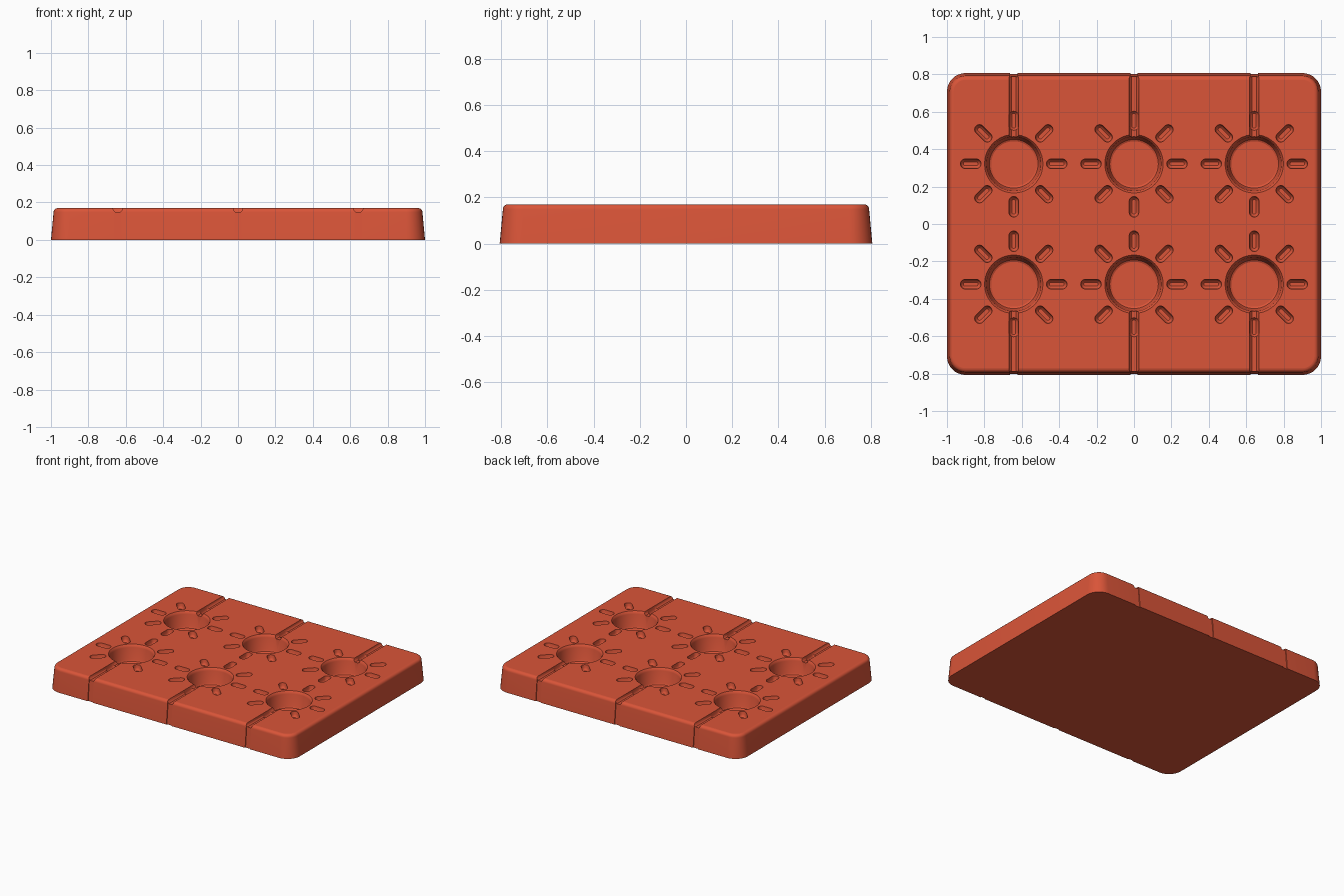
import bpy, bmesh
from math import pi, cos, sin, radians
from mathutils import Matrix, Vector

if "Cube" in bpy.data.objects:
    bpy.data.objects.remove(bpy.data.objects["Cube"], do_unlink=True)

HEIGHT = 0.17
COLUMNS = (-0.643, 0.0, 0.643)
ROW = 0.322

clay = bpy.data.materials.new("terracotta red")
clay.use_nodes = True
colour = (0.70, 0.09, 0.04, 1)
clay.diffuse_color = colour
clay.node_tree.nodes["Principled BSDF"].inputs["Base Color"].default_value = colour


def rounded_rect(hx, hy, r, z, steps=8):
    """Ring of points round a rectangle with rounded corners."""
    ring = []
    for k, (sx, sy) in enumerate(((1, 1), (-1, 1), (-1, -1), (1, -1))):
        for i in range(steps + 1):
            a = (k + i / steps) * pi / 2
            ring.append(Vector((sx * (hx - r) + r * cos(a), sy * (hy - r) + r * sin(a), z)))
    return ring


def circle(r, z, steps=48):
    return [Vector((r * cos(2 * pi * i / steps), r * sin(2 * pi * i / steps), z)) for i in range(steps)]


def loft(bm, rings, matrix=Matrix()):
    """Closed solid skinned through matching rings."""
    loops = [[bm.verts.new(matrix @ p) for p in ring] for ring in rings]
    faces = [bm.faces.new(loops[0]), bm.faces.new(loops[-1])]
    n = len(loops[0])
    for a, b in zip(loops, loops[1:]):
        faces += [bm.faces.new((a[i], a[(i + 1) % n], b[(i + 1) % n], b[i])) for i in range(n)]
    bmesh.ops.recalc_face_normals(bm, faces=faces)


def make_object(name, bm):
    mesh = bpy.data.meshes.new(name)
    bm.to_mesh(mesh)
    bm.free()
    mesh.materials.append(clay)
    obj = bpy.data.objects.new(name, mesh)
    bpy.context.collection.objects.link(obj)
    return obj


# Tray block: drafted walls and a rounded top edge
bm = bmesh.new()
fillet = 0.022
rings = [rounded_rect(1, 0.807, 0.1, 0)]
for i in range(6):
    a = i / 5 * pi / 2
    inset = 0.014 + fillet * (1 - cos(a))
    rings.append(rounded_rect(1 - inset, 0.807 - inset, 0.1 - inset, HEIGHT - fillet + fillet * sin(a)))
loft(bm, rings)
tray = make_object("tray", bm)

# Cutters
wells, rays, channels, notches = (bmesh.new() for _ in range(4))
for x in COLUMNS:
    for side in (1, -1):
        place = Matrix.Translation((x, side * ROW, HEIGHT))

        # Round well with a soft rim and floor edge
        loft(wells, [circle(r, z) for r, z in (
            (0.156, 0.05), (0.156, 0), (0.149, -0.008), (0.145, -0.02),
            (0.136, -0.105), (0.13, -0.117), (0.12, -0.122))], place)

        # Eight short slots round the well
        for k in range(8):
            turn = Matrix.Rotation(k * pi / 4, 4, "Z") @ Matrix.Translation((0.23, 0, 0))
            loft(rays, [rounded_rect(0.055 - d, 0.026 - d, 0.0255 - d, z, 5) for d, z in (
                (0, 0.05), (0, 0), (0.003, -0.02), (0.008, -0.032), (0.016, -0.038))], place @ turn)

        # Drain channel from the well to the outer edge
        half = ((0.026, 0.05), (0.026, 0), (0.022, -0.013), (0.013, -0.022))
        outline = list(half) + [(-w, z) for w, z in reversed(half)]
        loft(channels, [[Vector((x + w, side * y, HEIGHT + z)) for w, z in outline]
                        for y in (ROW + 0.12, 0.9)])

        # Shallow notch down the outer wall below the channel
        loft(notches, [[Vector((x + w, side * y, z))
                        for w, y in ((-0.02, back), (0.02, back), (0.02, 0.9), (-0.02, 0.9))]
                       for z, back in ((-0.05, 0.8055), (HEIGHT, 0.7855))])

bpy.context.view_layer.objects.active = tray
for name, cut in (("well", wells), ("channel", channels), ("ray", rays), ("notch", notches)):
    cutter = make_object(name + "_cutter", cut)
    cutter.hide_render = True
    mod = tray.modifiers.new(name + " cut", "BOOLEAN")
    mod.operation = "DIFFERENCE"
    mod.solver = "EXACT"
    mod.object = cutter
    bpy.ops.object.modifier_apply(modifier=mod.name)
    bpy.data.objects.remove(cutter, do_unlink=True)

# Smooth the rounded parts, keep level faces flat
bpy.ops.object.select_all(action="DESELECT")
tray.select_set(True)
bpy.ops.object.shade_smooth_by_angle(angle=radians(32))
for face in tray.data.polygons:
    if abs(face.normal.z) > 0.999:
        face.use_smooth = False
